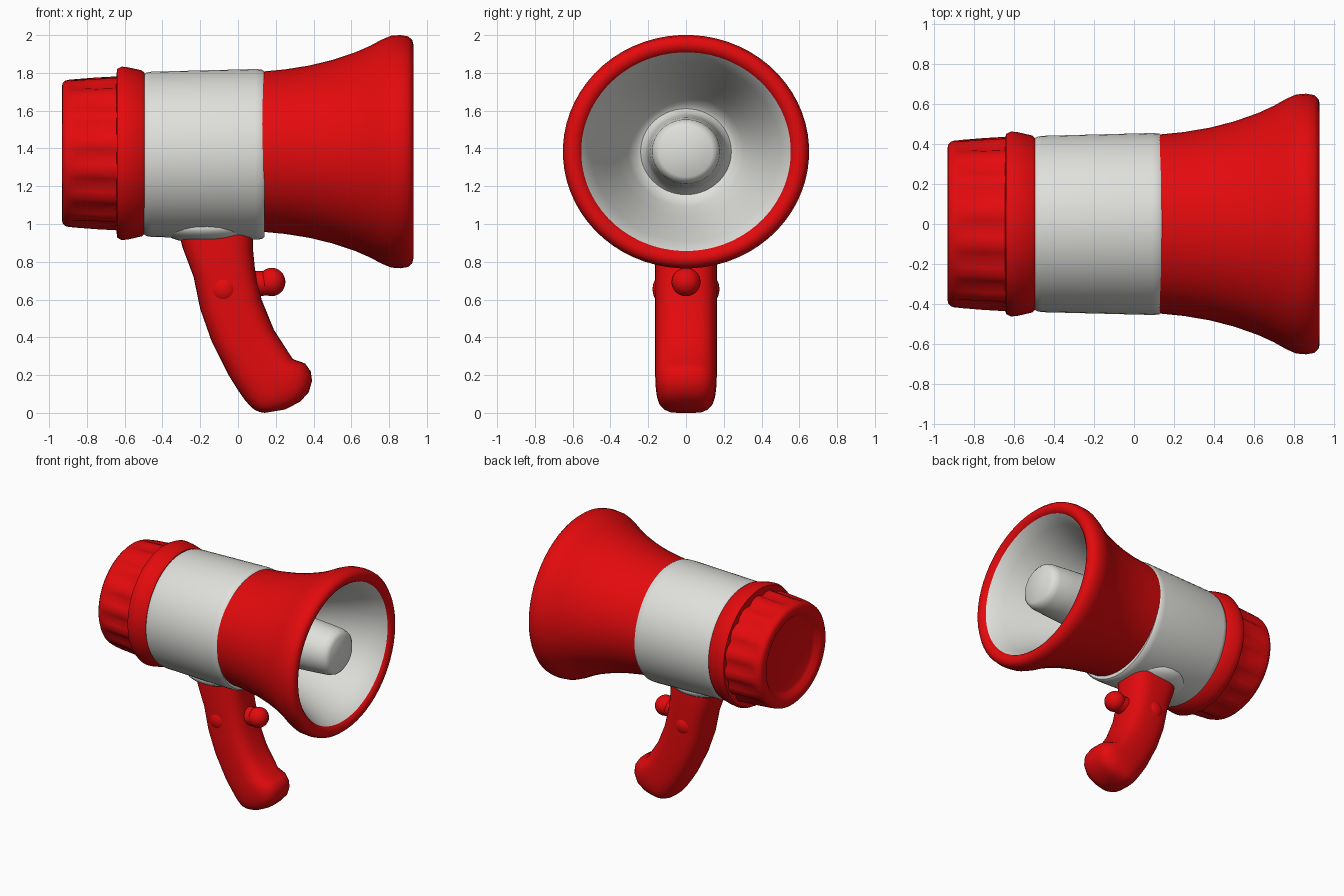
import bpy, bmesh, math
from mathutils import Vector

if "Cube" in bpy.data.objects:
    bpy.data.objects.remove(bpy.data.objects["Cube"])

SEG = 64


def material(name, col):
    m = bpy.data.materials.new(name)
    m.diffuse_color = (*col, 1)
    m.use_nodes = True
    m.node_tree.nodes["Principled BSDF"].inputs["Base Color"].default_value = m.diffuse_color
    return m


RED = material("red plastic", (0.77, 0.003, 0.004))
WHITE = material("white plastic", (0.74, 0.74, 0.71))


def finish(bm, name, mats, angle=40):
    bmesh.ops.recalc_face_normals(bm, faces=bm.faces)
    me = bpy.data.meshes.new(name)
    bm.to_mesh(me)
    bm.free()
    ob = bpy.data.objects.new(name, me)
    bpy.context.collection.objects.link(ob)
    for m in mats:
        me.materials.append(m)
    bpy.ops.object.select_all(action='DESELECT')
    ob.select_set(True)
    bpy.context.view_layer.objects.active = ob
    bpy.ops.object.shade_smooth_by_angle(angle=math.radians(angle))
    return ob


def skin(bm, rings, mat_rule=lambda k: 0):
    """Bridge consecutive rings of vertices and cap both ends."""
    n = len(rings[0])
    for k in range(len(rings) - 1):
        a, b = rings[k], rings[k + 1]
        for i in range(n):
            j = (i + 1) % n
            bm.faces.new((a[i], a[j], b[j], b[i])).material_index = mat_rule(k)
    bm.faces.new(rings[0]).material_index = mat_rule(0)
    bm.faces.new(rings[-1]).material_index = mat_rule(len(rings) - 2)


def lathe(name, profile, mats, zc, zscale=1.0, mat_rule=lambda k: 0, groove=None):
    """Spin (x, radius) points about a line along x at height zc."""
    bm = bmesh.new()
    rings = []
    for k, (x, r) in enumerate(profile):
        ring = []
        for i in range(SEG):
            a = 2 * math.pi * (i + 0.5) / SEG
            rr = r - (groove(k, i) if groove else 0)
            ring.append(bm.verts.new((x, rr * math.cos(a), zc + rr * zscale * math.sin(a))))
        rings.append(ring)
    skin(bm, rings, mat_rule)
    return finish(bm, name, mats)


# Horn: red outside and rim, white bowl and tapered central tube
outer = [(0.12, 0.30), (0.12, 0.447), (0.25, 0.46), (0.38, 0.482), (0.50, 0.513),
         (0.62, 0.555), (0.70, 0.592), (0.76, 0.626), (0.81, 0.648), (0.86, 0.652),
         (0.90, 0.645), (0.922, 0.625), (0.928, 0.60), (0.922, 0.575), (0.905, 0.555)]
bowl = [(0.80, 0.50), (0.65, 0.43), (0.50, 0.365), (0.38, 0.305), (0.32, 0.265), (0.31, 0.24),
        (0.34, 0.215), (0.50, 0.202), (0.70, 0.19), (0.83, 0.18), (0.87, 0.167), (0.89, 0.14)]
lathe("horn", outer + bowl, [RED, WHITE], 1.383, 0.948,
      lambda k: 1 if k >= len(outer) - 1 else 0)

# White middle body
lathe("body", [(-0.50, 0.40), (-0.50, 0.425), (-0.485, 0.436), (-0.46, 0.441),
               (0.09, 0.455), (0.125, 0.453), (0.14, 0.442), (0.14, 0.40)], [WHITE], 1.369, 0.993)

# Red collar behind the body
lathe("rear_collar", [(-0.645, 0.40), (-0.64, 0.45), (-0.615, 0.463), (-0.58, 0.459),
                      (-0.51, 0.443), (-0.495, 0.43), (-0.495, 0.38)], [RED], 1.374, 0.993)

# Ribbed end cap with a recessed back
cap = [(-0.89, 0.28), (-0.90, 0.305), (-0.925, 0.33), (-0.932, 0.36), (-0.93, 0.395), (-0.915, 0.412),
       (-0.89, 0.42), (-0.86, 0.425), (-0.75, 0.434), (-0.65, 0.44), (-0.62, 0.44)]
depth = {6: 0.004, 7: 0.016, 8: 0.026, 9: 0.03}
lathe("end_cap", cap, [RED], 1.374, 0.935,
      groove=lambda k, i: depth.get(k, 0) * (1, 0.35, 0, 0.35)[i % 4])

# Curved grip, skinned through rounded cross-sections: left point, right point, half width
sections = [(-.32, .98, .08, .98, .158), (-.295, .88, .08, .86, .163), (-.235, .72, .09, .76, .163),
            (-.20, .55, .125, .60, .163), (-.14, .38, .19, .44, .163), (-.05, .20, .29, .285, .163),
            (.0, .12, .355, .262, .163), (.035, .07, .385, .22, .161), (.065, .035, .392, .17, .155),
            (.09, .015, .375, .11, .143), (.115, .005, .33, .06, .122), (.14, .0, .25, .018, .09)]
bm = bmesh.new()
rings = []
for x0, z0, x1, z1, w in sections:
    ring = []
    for i in range(32):
        a = 2 * math.pi * i / 32
        c, s = math.cos(a), math.sin(a)
        u = math.copysign(abs(c) ** 0.68, c)
        v = math.copysign(abs(s) ** 0.68, s)
        p = Vector((x0, 0, z0)).lerp(Vector((x1, 0, z1)), (u + 1) / 2)
        p.y = v * w
        ring.append(bm.verts.new(p))
    rings.append(ring)
skin(bm, rings)
finish(bm, "grip", [RED], 60)


def ball(name, loc, size, mat):
    bm = bmesh.new()
    bmesh.ops.create_uvsphere(bm, u_segments=24, v_segments=14, radius=1)
    for v in bm.verts:
        v.co = Vector(loc) + Vector(a * b for a, b in zip(v.co, size))
    return finish(bm, name, [mat], 60)


# White saddle where the grip meets the body
ball("grip_saddle", (-0.16, 0, 0.98), (0.25, 0.23, 0.085), WHITE)

# Trigger button with its stem
ball("trigger", (0.178, 0, 0.693), (0.073, 0.077, 0.075), RED)
bm = bmesh.new()
bmesh.ops.create_cone(bm, cap_ends=True, segments=24, radius1=0.072, radius2=0.062, depth=0.16)
for v in bm.verts:
    v.co = Vector((0.10 + v.co.z, v.co.y, 0.685 + v.co.x))
finish(bm, "trigger_stem", [RED])

# Side buttons on both faces of the grip
for side, label in ((-1, "front"), (1, "back")):
    ball(label + "_side_button", (-0.075, side * 0.125, 0.655), (0.072, 0.052, 0.075), RED)
